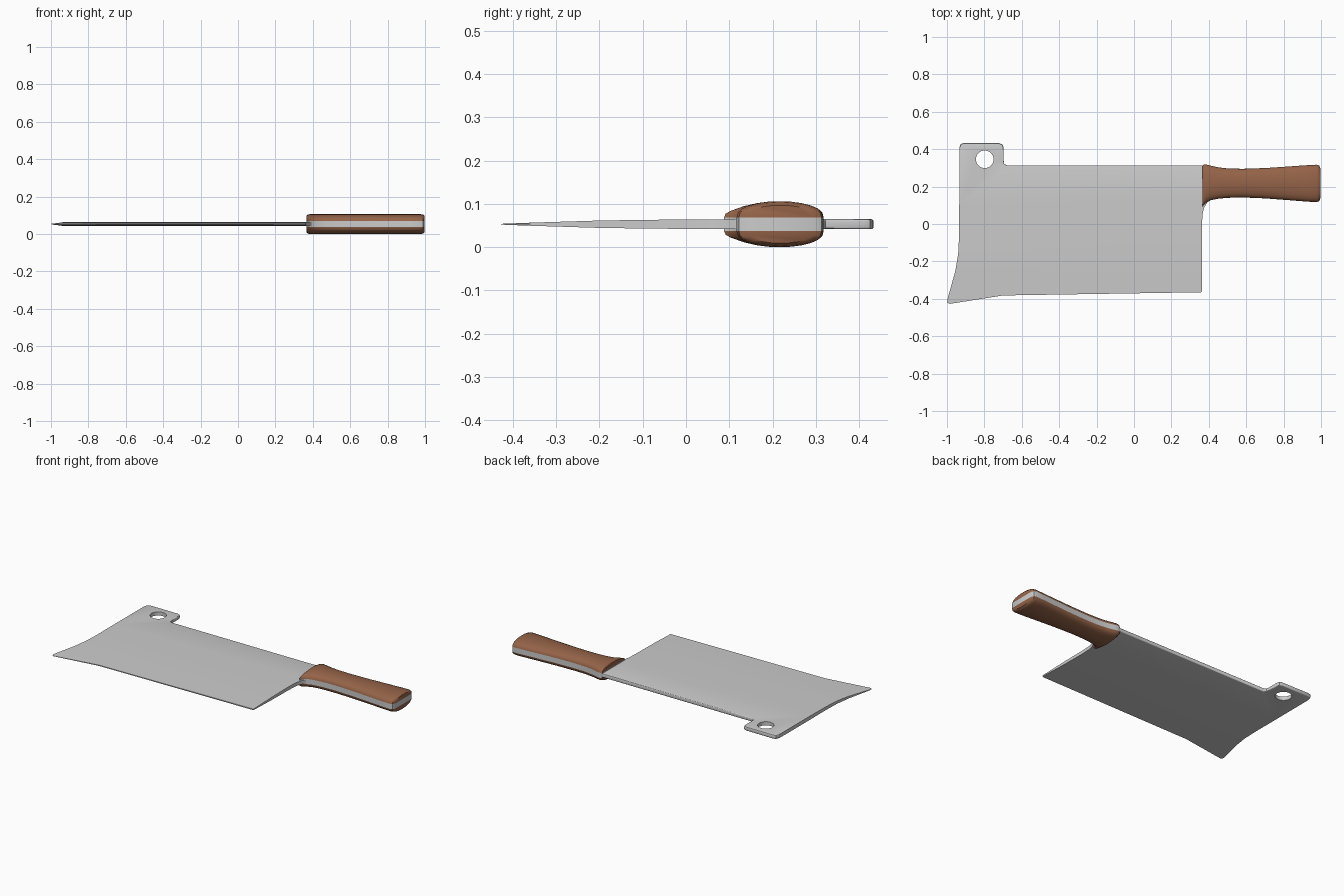
import bpy, bmesh, math
from mathutils import Vector

if "Cube" in bpy.data.objects:
    bpy.data.objects.remove(bpy.data.objects["Cube"])

ZC = 0.053          # mid-plane of the whole knife
TANG = 0.016        # half thickness of the tang


def finish(bm, name, mat=None):
    bmesh.ops.recalc_face_normals(bm, faces=bm.faces)
    me = bpy.data.meshes.new(name)
    bm.to_mesh(me)
    bm.free()
    ob = bpy.data.objects.new(name, me)
    bpy.context.collection.objects.link(ob)
    if mat:
        me.materials.append(mat)
    return ob


def smooth(ob, angle=35):
    bpy.ops.object.select_all(action='DESELECT')
    ob.select_set(True)
    bpy.context.view_layer.objects.active = ob
    bpy.ops.object.shade_smooth_by_angle(angle=math.radians(angle))


def slab(bm, outline, half):
    """Extrude a flat outline to a slab centred on ZC."""
    f = bm.faces.new([bm.verts.new((x, y, ZC - half)) for x, y in outline])
    r = bmesh.ops.extrude_face_region(bm, geom=[f])
    vs = [v for v in r['geom'] if isinstance(v, bmesh.types.BMVert)]
    bmesh.ops.translate(bm, verts=vs, vec=(0, 0, 2 * half))


# Blade: outline slab, sliced across and thinned towards the cutting edge
blade_outline = [
    (-0.985, -0.427), (-0.70, -0.382), (0.358, -0.365), (0.363, -0.36),
    (0.363, -0.02), (0.366, 0.05), (0.374, 0.085), (0.40, 0.13), (0.40, 0.314),
    (-0.68, 0.314), (-0.694, 0.322), (-0.697, 0.34), (-0.697, 0.41),
    (-0.703, 0.425), (-0.72, 0.432), (-0.91, 0.433), (-0.926, 0.428),
    (-0.933, 0.412), (-0.935, -0.06), (-0.94, -0.16), (-0.955, -0.25),
    (-0.98, -0.34), (-0.998, -0.405), (-0.998, -0.42)]
taper = [(-0.43, 0.0008), (-0.36, 0.0035), (-0.28, 0.006), (-0.20, 0.0085),
         (-0.08, 0.0102), (0.10, 0.0115), (0.44, 0.0115)]


def half_thickness(y):
    for (y0, h0), (y1, h1) in zip(taper, taper[1:]):
        if y <= y1:
            return h0 + (h1 - h0) * (y - y0) / (y1 - y0)
    return taper[-1][1]


bm = bmesh.new()
slab(bm, blade_outline, 0.0115)
for y, _ in taper[1:-1]:
    bmesh.ops.bisect_plane(bm, geom=bm.verts[:] + bm.edges[:] + bm.faces[:],
                           plane_co=(0, y, 0), plane_no=(0, 1, 0))
for v in bm.verts:
    v.co.z = ZC + math.copysign(half_thickness(v.co.y), v.co.z - ZC)
bmesh.ops.recalc_face_normals(bm, faces=bm.faces)
spine = [e for e in bm.edges if all(v.co.y > 0.3 for v in e.verts)
         and abs(e.verts[0].co.z - e.verts[1].co.z) < 1e-5
         and e.calc_face_angle(0) > 1]
bmesh.ops.bevel(bm, geom=spine, offset=0.005, segments=3, profile=0.5, affect='EDGES')
blade = finish(bm, "blade")

# Hanging hole
bpy.ops.mesh.primitive_cylinder_add(vertices=40, radius=0.047, depth=0.2,
                                    location=(-0.798, 0.346, ZC))
cutter = bpy.context.object
cutter.name = "hole_cutter"
cutter.hide_render = True
mod = blade.modifiers.new("hole", 'BOOLEAN')
mod.operation = 'DIFFERENCE'
mod.solver = 'EXACT'
mod.object = cutter
bpy.context.view_layer.objects.active = blade
bpy.ops.object.modifier_apply(modifier="hole")
bpy.data.objects.remove(cutter)
smooth(blade, 30)

# Handle stations: x, lower y, upper y, crown height factor
stations = [
    (0.365, 0.088, 0.312, 0.72), (0.372, 0.102, 0.317, 0.93),
    (0.385, 0.113, 0.318, 1), (0.41, 0.127, 0.312, 1), (0.45, 0.135, 0.303, 1),
    (0.50, 0.140, 0.297, 1), (0.58, 0.142, 0.295, 1), (0.70, 0.137, 0.299, 1),
    (0.82, 0.128, 0.307, 1), (0.92, 0.120, 0.314, 1), (0.975, 0.117, 0.317, 1),
    (0.990, 0.122, 0.313, 0.93), (0.998, 0.140, 0.295, 0.75)]

# Tang between the scales
bm = bmesh.new()
slab(bm, [(x, a) for x, a, b, h in stations]
     + [(x, b) for x, a, b, h in reversed(stations)], TANG)
smooth(finish(bm, "tang"))

# Wooden scales, lofted half-oval sections on both sides
wood = bpy.data.materials.new("wood")
wood.diffuse_color = (0.30, 0.125, 0.065, 1)
wood.use_nodes = True
wood.node_tree.nodes["Principled BSDF"].inputs["Base Color"].default_value = wood.diffuse_color
N = 12
for side, name in ((1, "upper_scale"), (-1, "lower_scale")):
    bm = bmesh.new()
    rings = []
    for x, a, b, h in stations:
        ring = []
        for i in range(N + 1):
            t = math.pi * i / N
            y = (a + b) / 2 - (b - a) / 2 * math.cos(t)
            z = TANG + 0.037 * h * max(math.sin(t), 0) ** 0.85
            ring.append(bm.verts.new((x, y, ZC + side * z)))
        rings.append(ring)
    for r, s in zip(rings, rings[1:]):
        for i in range(N + 1):
            j = (i + 1) % (N + 1)
            bm.faces.new((r[i], r[j], s[j], s[i]))
    bm.faces.new(rings[0])
    bm.faces.new(rings[-1])
    smooth(finish(bm, name, wood), 40)
